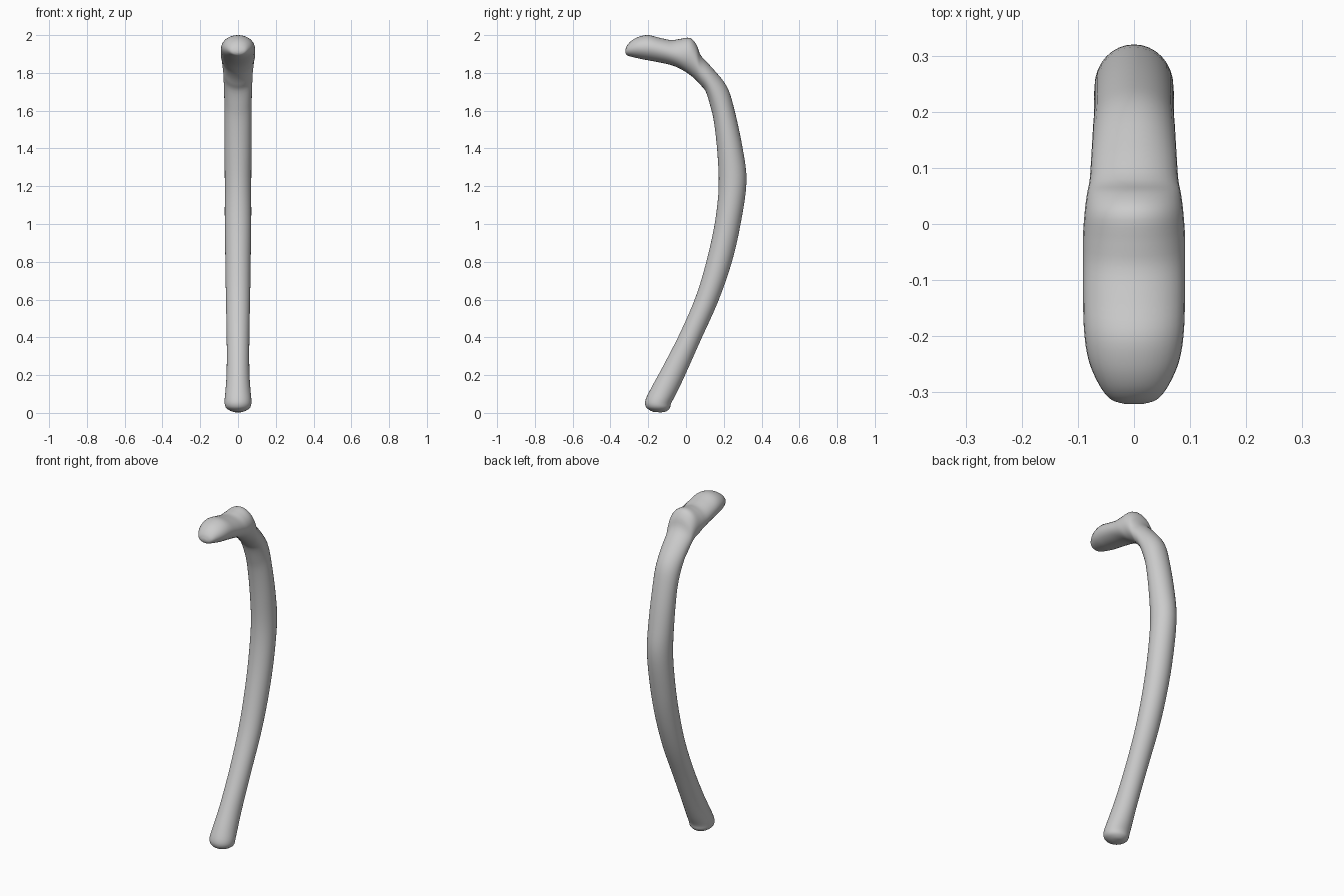
import bpy, bmesh, math
from mathutils import Vector

SIDES, STEPS = 32, 4

# cross-sections in the YZ plane: outer y, outer z, inner y, inner z, half width in x
SECTIONS = [
    (-.321, 1.922, -.321, 1.906, .015), (-.312, 1.945, -.312, 1.893, .042),
    (-.288, 1.971, -.282, 1.884, .063), (-.25, 1.991, -.235, 1.873, .081),
    (-.20, 2.0, -.18, 1.863, .089), (-.14, 1.986, -.10, 1.847, .091),
    (-.08, 1.974, -.05, 1.831, .091), (-.035, 1.979, -.01, 1.81, .091),
    (.02, 1.985, .02, 1.79, .088), (.055, 1.95, .05, 1.765, .084),
    (.08, 1.89, .078, 1.735, .079), (.14, 1.825, .105, 1.70, .076),
    (.215, 1.73, .13, 1.62, .073), (.255, 1.61, .148, 1.54, .071),
    (.30, 1.40, .166, 1.38, .071), (.32, 1.22, .173, 1.20, .070),
    (.287, .99, .155, 1.02, .070), (.24, .79, .115, .83, .067),
    (.17, .59, .057, .63, .064), (.08, .39, -.028, .43, .060),
    (-.005, .20, -.12, .25, .060), (-.05, .105, -.18, .14, .066),
    (-.078, .052, -.214, .07, .071), (-.086, .025, -.214, .035, .065),
    (-.105, .008, -.195, .016, .042), (-.13, .003, -.17, .004, .016),
]


def spline(a, b, c, d, t):
    return 0.5 * (2*b + (c - a)*t + (2*a - 5*b + 4*c - d)*t*t + (3*b - a - 3*c + d)*t**3)


# smoothly interpolated sections
rows = []
last = len(SECTIONS) - 1
for i in range(last):
    quad = [SECTIONS[min(max(i + k, 0), last)] for k in (-1, 0, 1, 2)]
    rows += [[spline(*v, s / STEPS) for v in zip(*quad)] for s in range(STEPS)]
rows.append(SECTIONS[-1])

# curved shaft with handle, knob and rounded foot as one skin
bm = bmesh.new()
rings = []
for oy, oz, iy, iz, w in rows:
    outer, inner = Vector((0, oy, oz)), Vector((0, iy, iz))
    mid, arm = (outer + inner) / 2, (outer - inner) / 2
    ring = []
    for k in range(SIDES):
        a = 2 * math.pi * k / SIDES
        ring.append(bm.verts.new(mid + arm * math.cos(a) + Vector((w * math.sin(a), 0, 0))))
    rings.append(ring)
for r, s in zip(rings, rings[1:]):
    for k in range(SIDES):
        n = (k + 1) % SIDES
        bm.faces.new((r[k], r[n], s[n], s[k]))
bm.faces.new(rings[0])
bm.faces.new(rings[-1])
bmesh.ops.recalc_face_normals(bm, faces=bm.faces)
for f in bm.faces:
    f.smooth = True
mesh = bpy.data.meshes.new("curved_shaft")
bm.to_mesh(mesh)
bm.free()
bpy.context.collection.objects.link(bpy.data.objects.new("curved_shaft", mesh))
